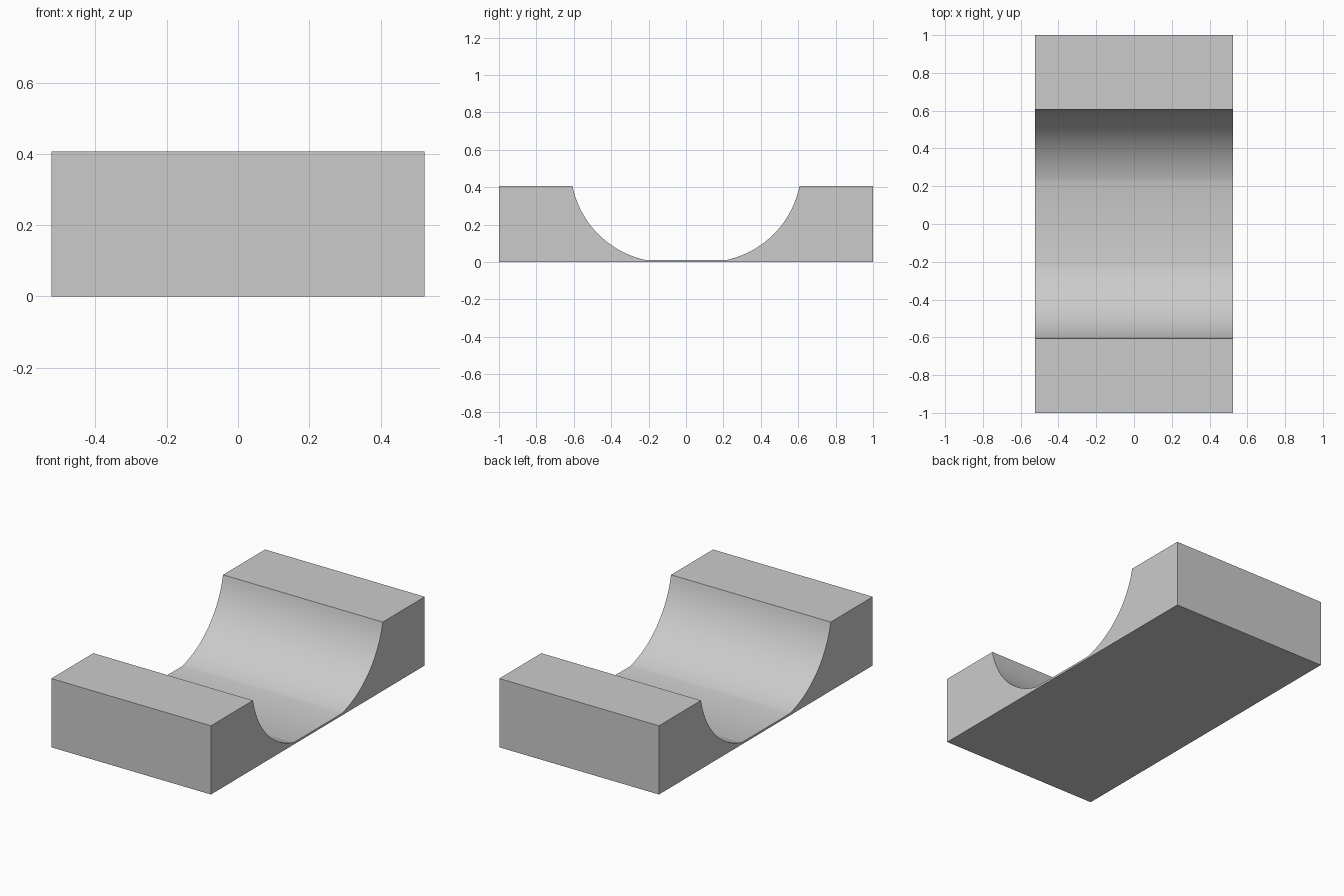
import bpy, bmesh, math

if "Cube" in bpy.data.objects:
    bpy.data.objects.remove(bpy.data.objects["Cube"])

HALF_X = 0.523
TOP_Z = 0.407
FLOOR_Z = 0.012

# Curved flank: circular arc from the floor up to the deck edge
LIP_Y, FLOOR_Y = 0.607, 0.22
SWEEP = math.radians(66)
STEPS = 24


def flank():
    dy, dz = LIP_Y - FLOOR_Y, TOP_Z - FLOOR_Z
    radius = math.hypot(dy, dz) / 2 / math.sin(SWEEP / 2)
    start = math.atan2(dz, dy) - SWEEP / 2
    cy = FLOOR_Y - radius * math.sin(start)
    cz = FLOOR_Z + radius * math.cos(start)
    angles = [start + SWEEP * i / STEPS for i in range(STEPS + 1)]
    return [(cy + radius * math.sin(a), cz - radius * math.cos(a)) for a in angles]


# Side profile: base, right deck, right flank, mirrored left flank, left deck
right = flank()
left = [(-y, z) for y, z in right]
profile = [(-1, 0), (1, 0), (1, TOP_Z)] + right[::-1] + left + [(-1, TOP_Z)]

# Extrude the profile across the width
bm = bmesh.new()
face = bm.faces.new([bm.verts.new((-HALF_X, y, z)) for y, z in profile])
result = bmesh.ops.extrude_face_region(bm, geom=[face])
moved = [g for g in result["geom"] if isinstance(g, bmesh.types.BMVert)]
bmesh.ops.translate(bm, verts=moved, vec=(2 * HALF_X, 0, 0))
bmesh.ops.recalc_face_normals(bm, faces=bm.faces)

mesh = bpy.data.meshes.new("half_pipe_ramp")
bm.to_mesh(mesh)
bm.free()
ramp = bpy.data.objects.new("half_pipe_ramp", mesh)
bpy.context.collection.objects.link(ramp)

# Smooth flanks, crisp corners
bpy.context.view_layer.objects.active = ramp
ramp.select_set(True)
bpy.ops.object.shade_smooth_by_angle(angle=math.radians(30))
